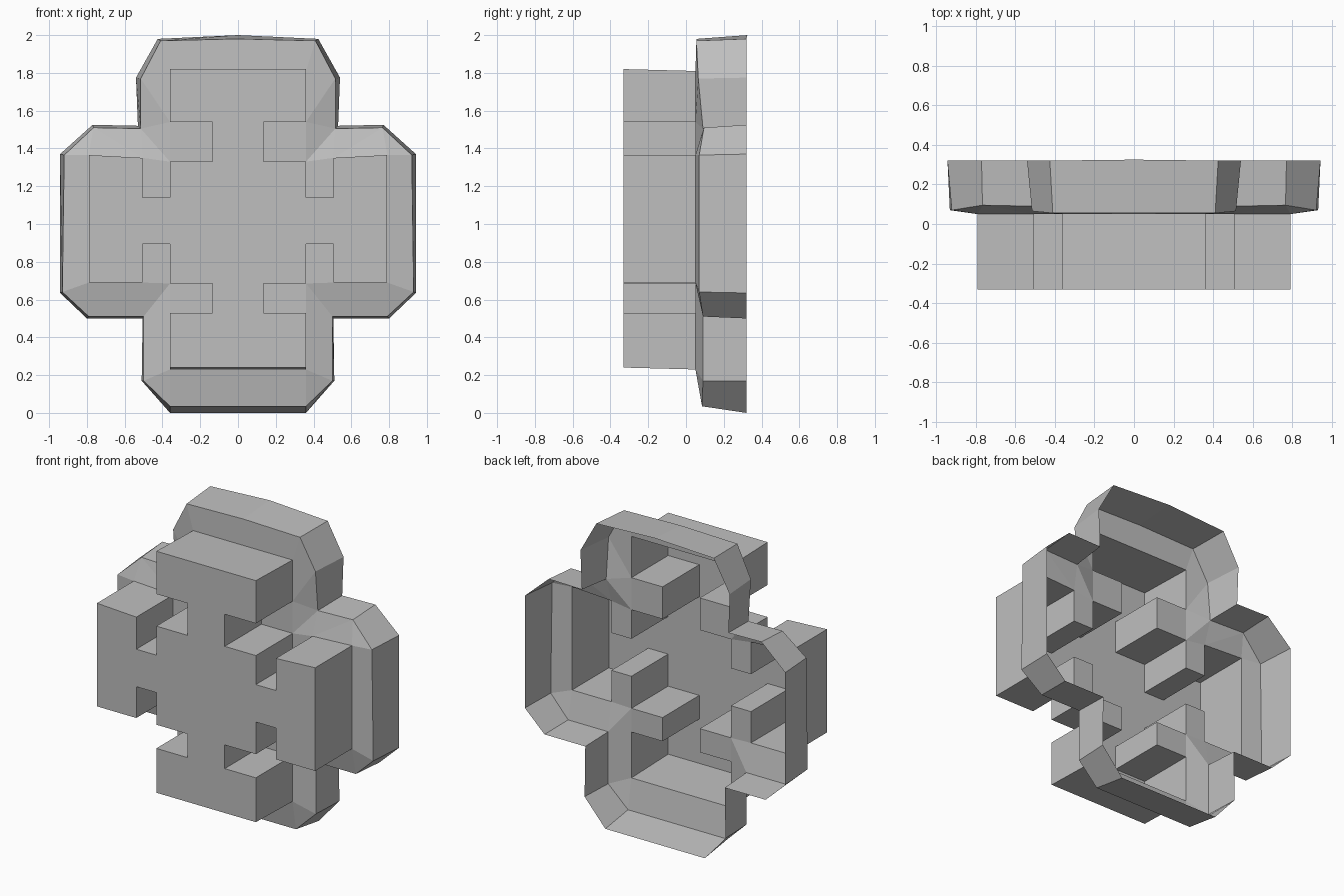
import bpy
import bmesh
from mathutils import Vector

if "Cube" in bpy.data.objects:
    bpy.data.objects.remove(bpy.data.objects["Cube"], do_unlink=True)

FRONT, BASE, BACK = -0.33, 0.05, 0.32

# Right-hand quarter outlines of the notched cross, from arm end to side (x, z)
CROSS = {
    "upper": [(.36, 1.82), (.36, 1.54), (.135, 1.54), (.135, 1.33), (.36, 1.33),
              (.36, 1.14), (.505, 1.14), (.505, 1.35), (.79, 1.365)],
    "lower": [(.36, .24), (.36, .53), (.135, .53), (.135, .685), (.36, .685),
              (.36, .895), (.505, .895), (.505, .69), (.79, .69)],
}
# Rim outlines: front edge (x, y, z) and back edge (x, z)
RIM_FRONT = {
    "upper": [(.41, .055, 1.97), (.515, .065, 1.77), (.515, .09, 1.505),
              (.765, .095, 1.51), (.92, .07, 1.365)],
    "lower": [(.36, .085, .035), (.5, .09, .17), (.5, .09, .51),
              (.79, .09, .51), (.93, .07, .64)],
}
RIM_BACK = {
    "upper": [(.425, 1.98), (.54, 1.775), (.53, 1.52), (.77, 1.525), (.942, 1.37)],
    "lower": [(.36, 0), (.51, .17), (.505, .5), (.8, .5), (.942, .635)],
}


def full_loop(quarters, top=None):
    """Mirror both quarters into one closed clockwise loop."""
    right = quarters["upper"] + quarters["lower"][::-1]
    left = [Vector((-p.x, p.y, p.z)) for p in reversed(right)]
    return right + left + ([top] if top else [])


def flat(table, y):
    return {k: [Vector((x, y, z)) for x, z in pts] for k, pts in table.items()}


def add_face(bm, pts):
    bm.faces.new([bm.verts.new(p) for p in pts])


def add_walls(bm, a, b):
    for i in range(len(a)):
        j = (i + 1) % len(a)
        add_face(bm, [a[i], a[j], b[j], b[i]])


def finish(bm, name, material):
    bmesh.ops.remove_doubles(bm, verts=bm.verts, dist=0.0005)
    bmesh.ops.recalc_face_normals(bm, faces=bm.faces)
    # The open shell must face forward
    bm.normal_update()
    front = min(bm.faces, key=lambda f: f.calc_center_median().y)
    if front.normal.y > 0:
        bmesh.ops.reverse_faces(bm, faces=bm.faces)
    mesh = bpy.data.meshes.new(name)
    bm.to_mesh(mesh)
    bm.free()
    mesh.materials.append(material)
    obj = bpy.data.objects.new(name, mesh)
    bpy.context.scene.collection.objects.link(obj)


grey = bpy.data.materials.new("plain_grey")
grey.use_nodes = True
colour = (0.52, 0.52, 0.52, 1)
grey.diffuse_color = colour
grey.node_tree.nodes["Principled BSDF"].inputs["Base Color"].default_value = colour

bm = bmesh.new()
face_q, base_q = flat(CROSS, FRONT), flat(CROSS, BASE)
base_q["upper"][0].z -= 0.01
base_q["lower"][0].z -= 0.01
rim_q = {k: [Vector(p) for p in pts] for k, pts in RIM_FRONT.items()}
back_q = flat(RIM_BACK, BACK)

# Raised cross: front face and side walls, without walls at the open mirror seams
add_face(bm, full_loop(face_q))
add_walls(bm, full_loop(face_q), full_loop(base_q))

# Notch floors and sloping flange, mirrored over all four corners
for side in (1, -1):
    for level in ("upper", "lower"):
        p, r = [[Vector((v.x * side, v.y, v.z)) for v in q[level]]
                for q in (base_q, rim_q)]
        for pts in ([p[1], p[2], p[3], p[4]],
                    [p[4], p[5], p[6], p[7]],
                    [p[0], r[0], r[1]],
                    [p[0], r[1], p[1]],
                    [p[1], r[1], r[2]],
                    [p[1], r[2], p[4]],
                    [p[4], r[2], p[7]],
                    [p[7], r[2], r[3]],
                    [p[7], r[3], p[8]],
                    [p[8], r[3], r[4]]):
            add_face(bm, pts)
    # Flange along the side arm
    ends = [q[k][-1] for q, k in ((base_q, "upper"), (rim_q, "upper"),
                                  (rim_q, "lower"), (base_q, "lower"))]
    add_face(bm, [Vector((v.x * side, v.y, v.z)) for v in ends])

# Flange across the top and bottom arms
top_rim, top_back = Vector((0, .055, 1.98)), Vector((0, BACK + .005, 2))
for level in ("upper", "lower"):
    b, r = base_q[level][0], rim_q[level][0]
    mirror = [Vector((-v.x, v.y, v.z)) for v in (r, b)]
    middle = [top_rim] if level == "upper" else []
    add_face(bm, [b, r] + middle + mirror)

# Outer rim wall, open at the back
add_walls(bm, full_loop(rim_q, top_rim), full_loop(back_q, top_back))
finish(bm, "cross_shell", grey)
